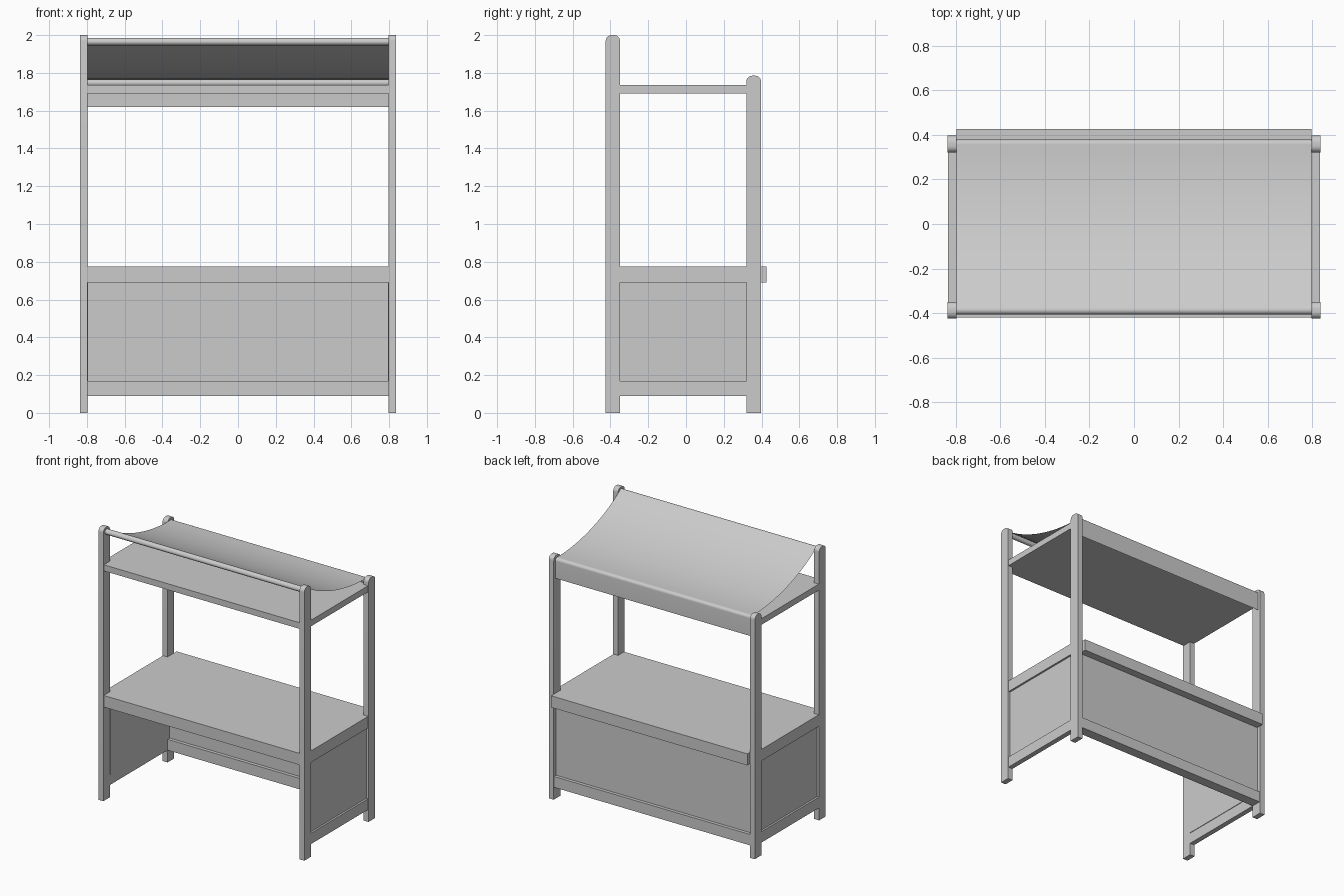
import bpy, bmesh, math
from mathutils import Vector

cube = bpy.data.objects.get("Cube")
if cube:
    bpy.data.objects.remove(cube, do_unlink=True)

grey = bpy.data.materials.new("plain grey")
grey.use_nodes = True
COLOUR = (0.6, 0.6, 0.6, 1)
grey.diffuse_color = COLOUR
grey.node_tree.nodes["Principled BSDF"].inputs["Base Color"].default_value = COLOUR

# Shared dimensions
INNER, OUTER = 0.797, 0.837
FRONT = (-0.425, -0.35)
BACK = (0.32, 0.397)


def finish(name, bm, smooth=False):
    mesh = bpy.data.meshes.new(name)
    bm.normal_update()
    bm.to_mesh(mesh)
    bm.free()
    obj = bpy.data.objects.new(name, mesh)
    bpy.context.collection.objects.link(obj)
    mesh.materials.append(grey)
    if smooth:
        bpy.ops.object.select_all(action='DESELECT')
        obj.select_set(True)
        bpy.context.view_layer.objects.active = obj
        bpy.ops.object.shade_smooth_by_angle(angle=math.radians(35))
    return obj


def box(name, x, y, z):
    bm = bmesh.new()
    bmesh.ops.create_cube(bm, size=1)
    for v in bm.verts:
        v.co = Vector([(a + b) / 2 + c * (b - a) for (a, b), c in zip((x, y, z), v.co)])
    return finish(name, bm)


def sweep(name, profile, x0, x1, solid=True, smooth=True):
    """Extrude a (y, z) profile along x, as a solid or as an open sheet."""
    bm = bmesh.new()
    a = [bm.verts.new((x0, y, z)) for y, z in profile]
    b = [bm.verts.new((x1, y, z)) for y, z in profile]
    n = len(profile)
    for i in range(n if solid else n - 1):
        j = (i + 1) % n
        bm.faces.new((a[i], a[j], b[j], b[i]))
    if solid:
        bm.faces.new(a)
        bm.faces.new(b)
        bmesh.ops.recalc_face_normals(bm, faces=bm.faces)
    return finish(name, bm, smooth)


def arc(cy, cz, r, start, end, steps):
    angles = [math.radians(start + (end - start) * i / steps) for i in range(steps + 1)]
    return [(cy + r * math.cos(t), cz + r * math.sin(t)) for t in angles]


def post(name, side, y, top):
    r = 0.03
    profile = [(y[0], 0), (y[1], 0)]
    profile += arc(y[1] - r, top - r, r, 0, 90, 6)
    profile += arc(y[0] + r, top - r, r, 90, 180, 6)
    sweep(name, profile, side * INNER, side * OUTER)


# Corner posts, side rails and side panels
for side, label in ((1, "left"), (-1, "right")):
    post(f"front_post_{label}", side, FRONT, 2.0)
    post(f"back_post_{label}", side, BACK, 1.785)
    span = (FRONT[1], BACK[0])

    def across(a, b):
        return tuple(sorted((side * a, side * b)))
    box(f"side_bottom_rail_{label}", across(INNER, OUTER - 0.003), span, (0.09, 0.17))
    box(f"side_panel_{label}", across(0.793, 0.82), span, (0.17, 0.69))
    box(f"counter_end_{label}", across(INNER, OUTER - 0.003), span, (0.69, 0.775))
    box(f"shelf_end_{label}", across(INNER, OUTER - 0.003), span, (1.69, 1.735))

# Counter, roof shelf and back cladding
wide = (-INNER, INNER)
box("counter", wide, (-0.42, 0.427), (0.69, 0.775))
box("roof_shelf", wide, (-0.42, 0.37), (1.69, 1.735))
box("back_panel", wide, (0.345, 0.37), (0.17, 0.69))
box("back_bottom_rail", wide, (BACK[0], 0.394), (0.09, 0.17))

# Canopy rods
FRONT_ROD, BACK_ROD = (-0.386, 1.965), (0.358, 1.747)
for name, (y, z) in (("front_rod", FRONT_ROD), ("back_rod", BACK_ROD)):
    sweep(name, arc(y, z, 0.019, 0, 345, 23), *wide)

# Sagging canopy sheet, wrapped over both rods with a hanging rear valance
WRAP = 0.021
start = arc(*FRONT_ROD, WRAP, 180, 60, 8)
end = arc(*BACK_ROD, WRAP, 95, 0, 8)
p0, p3 = Vector(start[-1]), Vector(end[0])
p1, p2 = Vector((-0.2, 1.86)), Vector((0.08, 1.765))
sag = []
for i in range(1, 20):
    t = i / 20
    u = 1 - t
    sag.append(tuple(p0 * u**3 + p1 * (3 * u * u * t) + p2 * (3 * u * t * t) + p3 * t**3))
sweep("canopy", start + sag + end + [(0.379, 1.62)], *wide, solid=False)
